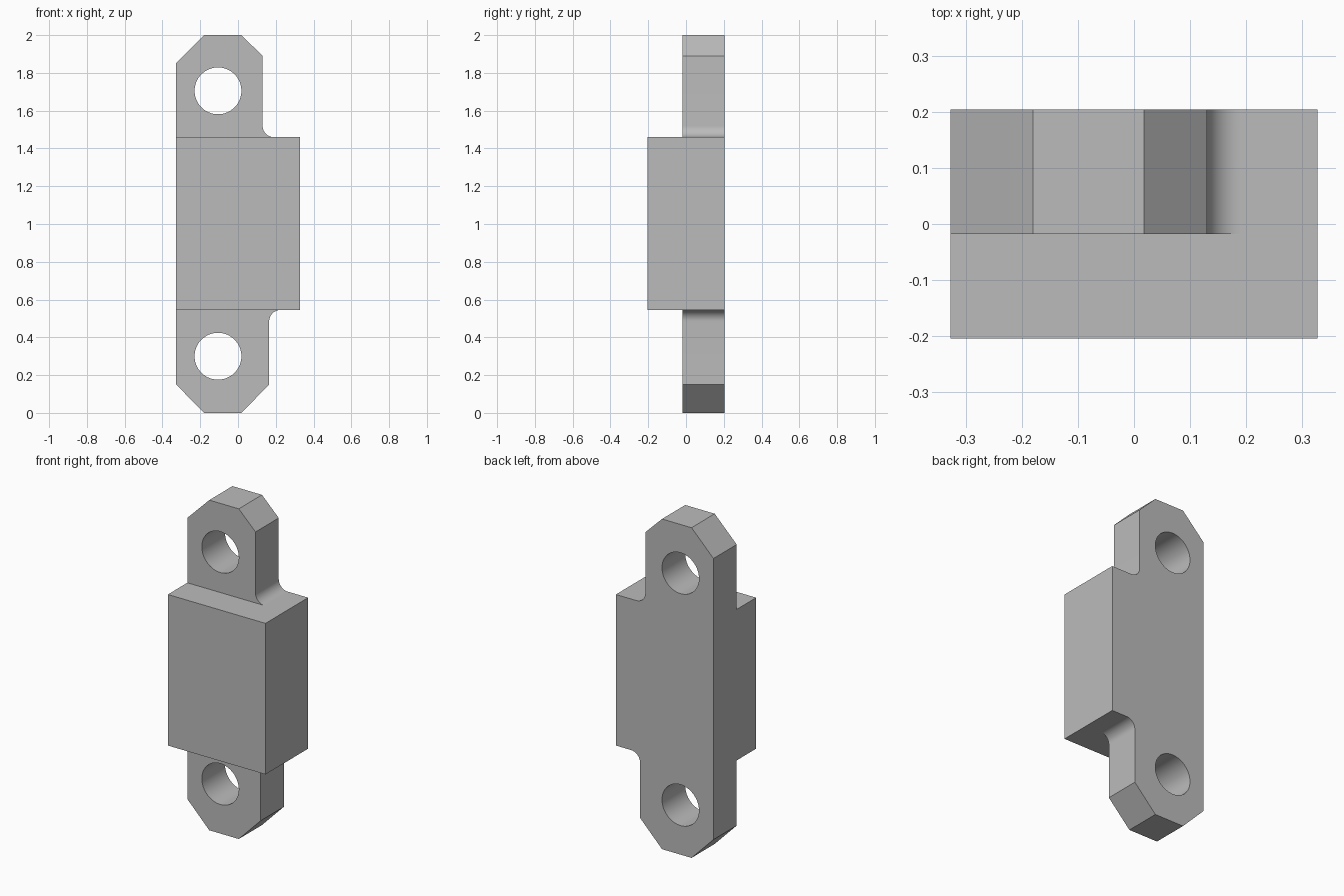
import bpy
import bmesh
from math import radians, pi, sin, cos

cube = bpy.data.objects.get("Cube")
if cube:
    bpy.data.objects.remove(cube, do_unlink=True)

# Overall dimensions
HALF_W, FRONT, BACK = 0.327, -0.204, 0.204
PLATE_FRONT = -0.018
BODY_LOW, BODY_HIGH = 0.545, 1.46
FILLET = 0.06
HOLE_X, HOLE_R = -0.106, 0.124

grey = bpy.data.materials.new("plain grey")
grey.use_nodes = True
grey.diffuse_color = (0.5, 0.5, 0.5, 1)
grey.node_tree.nodes["Principled BSDF"].inputs["Base Color"].default_value = grey.diffuse_color


def prism(name, outline, y0, y1):
    """Extrude an (x, z) outline from y0 to y1."""
    bm = bmesh.new()
    face = bm.faces.new([bm.verts.new((x, y0, z)) for x, z in outline])
    moved = bmesh.ops.extrude_face_region(bm, geom=[face])["geom"]
    verts = [g for g in moved if isinstance(g, bmesh.types.BMVert)]
    bmesh.ops.translate(bm, verts=verts, vec=(0, y1 - y0, 0))
    bmesh.ops.recalc_face_normals(bm, faces=bm.faces)
    mesh = bpy.data.meshes.new(name)
    bm.to_mesh(mesh)
    bm.free()
    mesh.materials.append(grey)
    obj = bpy.data.objects.new(name, mesh)
    bpy.context.collection.objects.link(obj)
    return obj


def arc(cx, cz, r, start, end, steps):
    angles = [radians(start + (end - start) * i / steps) for i in range(steps + 1)]
    return [(cx + r * cos(a), cz + r * sin(a)) for a in angles]


def combine(target, tool, operation):
    """Apply a boolean and discard the tool."""
    mod = target.modifiers.new("cut", "BOOLEAN")
    mod.operation, mod.solver, mod.object = operation, "EXACT", tool
    bpy.context.view_layer.objects.active = target
    bpy.ops.object.modifier_apply(modifier=mod.name)
    bpy.data.objects.remove(tool, do_unlink=True)


# Back plate with chamfered mounting tabs and filleted shoulders
low_side, high_side = 0.165, 0.13
outline = [(-HALF_W, 0.15), (-0.18, 0), (0.018, 0), (low_side, 0.15)]
outline += arc(low_side + FILLET, BODY_LOW - FILLET, FILLET, 180, 90, 12)
outline += [(HALF_W, BODY_LOW), (HALF_W, BODY_HIGH)]
outline += arc(high_side + FILLET, BODY_HIGH + FILLET, FILLET, 270, 180, 12)
outline += [(high_side, 1.89), (0.018, 2), (-0.18, 2), (-HALF_W, 1.853)]
bracket = prism("mounting_bracket", outline, PLATE_FRONT, BACK)

# Thick central block
block = prism("block", [(-HALF_W, BODY_LOW), (HALF_W, BODY_LOW),
                        (HALF_W, BODY_HIGH), (-HALF_W, BODY_HIGH)], FRONT, BACK)
combine(bracket, block, "UNION")

# Bolt holes
for z in (0.3, 1.705):
    ring = arc(HOLE_X, z, HOLE_R, 0, 360, 64)[:-1]
    combine(bracket, prism("hole_cutter", ring, -0.5, 0.5), "DIFFERENCE")

# Merge leftover flat seams
bm = bmesh.new()
bm.from_mesh(bracket.data)
bmesh.ops.remove_doubles(bm, verts=bm.verts, dist=1e-5)
bmesh.ops.dissolve_limit(bm, angle_limit=pi / 360, verts=bm.verts, edges=bm.edges)
bm.to_mesh(bracket.data)
bm.free()

# Smooth holes and fillets, keep the machined edges crisp
bpy.ops.object.select_all(action="DESELECT")
bracket.select_set(True)
bpy.context.view_layer.objects.active = bracket
bpy.ops.object.shade_smooth_by_angle(angle=radians(25))
